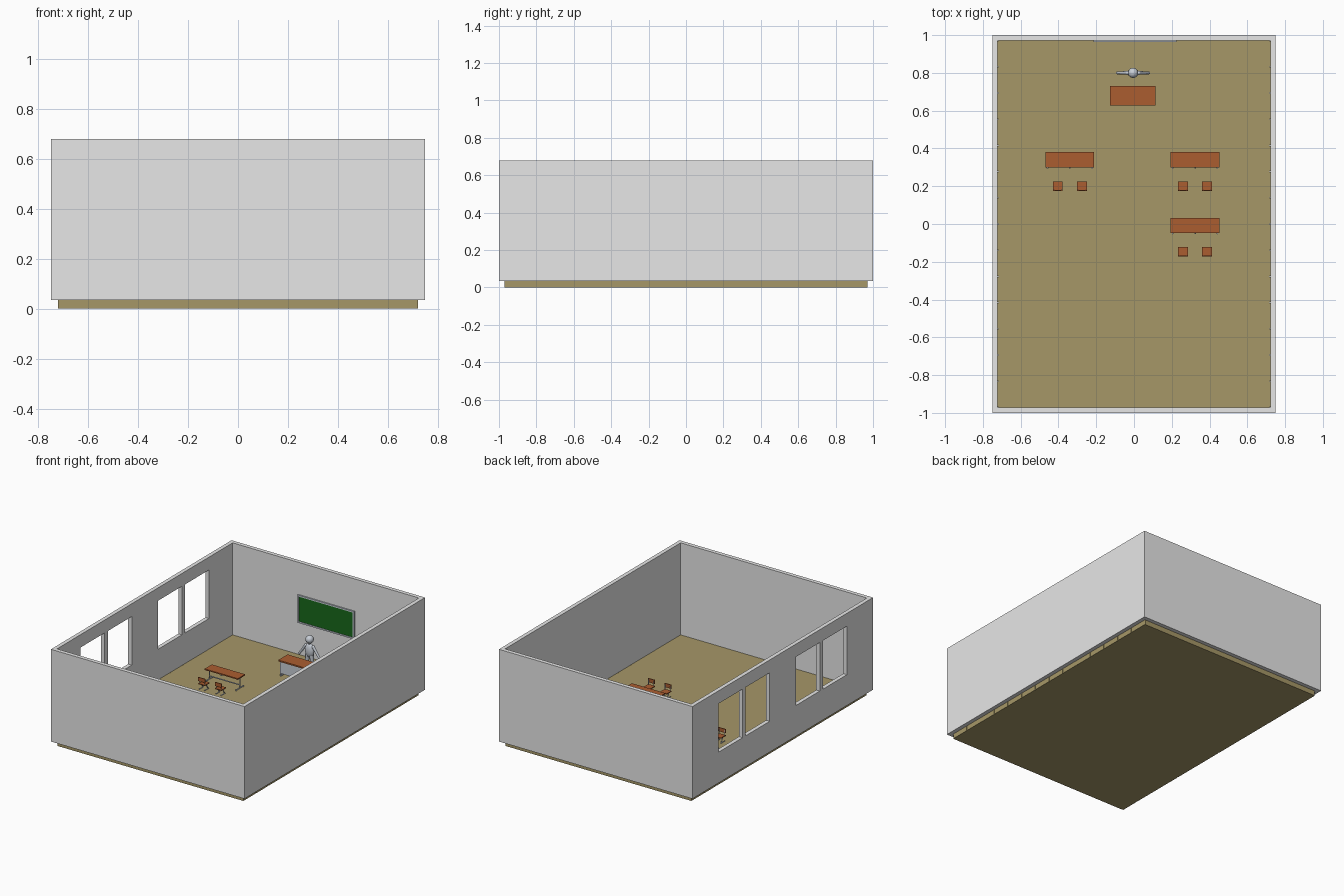
import bpy, bmesh, math
from mathutils import Vector, Matrix

if "Cube" in bpy.data.objects:
    bpy.data.objects.remove(bpy.data.objects["Cube"])


def material(name, rgb):
    m = bpy.data.materials.new(name)
    m.diffuse_color = (*rgb, 1)
    m.use_nodes = True
    m.node_tree.nodes["Principled BSDF"].inputs["Base Color"].default_value = m.diffuse_color
    return m


WALL = material("wall_grey", (0.8, 0.8, 0.8))
FLOOR = material("floor_olive_wood", (0.38, 0.31, 0.137))
WOOD = material("red_brown_wood", (0.41, 0.11, 0.03))
GREEN = material("board_green", (0.009, 0.14, 0.011))
METAL = material("cool_grey", (0.58, 0.62, 0.68))
FLOOR_Z = 0.036


def make(name, bm, mat):
    bmesh.ops.recalc_face_normals(bm, faces=bm.faces[:])
    me = bpy.data.meshes.new(name)
    bm.to_mesh(me)
    bm.free()
    ob = bpy.data.objects.new(name, me)
    bpy.context.collection.objects.link(ob)
    me.materials.append(mat)
    return ob


def add_box(bm, x0, x1, y0, y1, z0, z1):
    mat = (Matrix.Translation(((x0 + x1) / 2, (y0 + y1) / 2, (z0 + z1) / 2))
           @ Matrix.Diagonal((x1 - x0, y1 - y0, z1 - z0, 1)))
    bmesh.ops.create_cube(bm, size=1, matrix=mat)


def boxes(name, mat, *items):
    bm = bmesh.new()
    for it in items:
        add_box(bm, *it)
    return make(name, bm, mat)


def add_rod(bm, p, q, r0, r1=None, n=8):
    p, q = Vector(p), Vector(q)
    d = q - p
    rot = d.to_track_quat('Z', 'Y').to_matrix().to_4x4()
    bmesh.ops.create_cone(bm, cap_ends=True, segments=n, radius1=r0,
                          radius2=r0 if r1 is None else r1, depth=d.length,
                          matrix=Matrix.Translation((p + q) / 2) @ rot)


def add_ball(bm, c, r, scale=(1, 1, 1)):
    bmesh.ops.create_uvsphere(bm, u_segments=16, v_segments=10, radius=r,
                              matrix=Matrix.Translation(c) @ Matrix.Diagonal((*scale, 1)))


def cut(ob, cutter):
    mod = ob.modifiers.new("cut", 'BOOLEAN')
    mod.operation, mod.solver, mod.object = 'DIFFERENCE', 'EXACT', cutter
    cutter.hide_render = True
    cutter.hide_viewport = True


# Open-topped walls with two pairs of windows on the left
walls = boxes("walls", WALL, (-0.75, 0.75, -1, 1, 0.034, 0.68))
cut(walls, boxes("room_cutter", WALL, (-0.722, 0.722, -0.972, 0.972, -0.1, 0.8)))
openings = [(-0.8, -0.68, y, y + 0.265, 0.25, 0.59) for y in (-0.71, -0.41, 0.145, 0.445)]
cut(walls, boxes("window_cutter", WALL, *openings))

# Floor slab, with plank ends showing along both long sides
boxes("floor", FLOOR, (-0.718, 0.718, -0.971, 0.971, 0, FLOOR_Z))
step = 1.942 / 14
ends = []
for i in range(14):
    y = -0.971 + i * step
    for x0, x1 in ((-0.7215, -0.718), (0.718, 0.7215)):
        ends.append((x0, x1, y + 0.002, y + step - 0.002, 0, FLOOR_Z))
boxes("plank_ends", FLOOR, *ends)

# Chalkboard and its frame on the back wall
boxes("chalkboard", GREEN, (-0.205, 0.215, 0.967, 0.972, 0.27, 0.445))
boxes("chalkboard_frame", METAL,
      (-0.215, 0.225, 0.963, 0.972, 0.445, 0.455),
      (-0.215, 0.225, 0.963, 0.972, 0.26, 0.27),
      (-0.215, -0.205, 0.963, 0.972, 0.27, 0.445),
      (0.215, 0.225, 0.963, 0.972, 0.27, 0.445))

# Teacher desk: wooden top on grey panels
boxes("teacher_desk_top", WOOD, (-0.127, 0.115, 0.627, 0.73, 0.14, 0.15))
boxes("teacher_desk_body", METAL,
      (-0.117, 0.105, 0.637, 0.643, 0.055, 0.14),
      (-0.12, -0.112, 0.635, 0.722, FLOOR_Z, 0.14),
      (0.1, 0.108, 0.635, 0.722, FLOOR_Z, 0.14))


def student_desk(x, y):
    boxes("student_desk_top", WOOD, (x - 0.129, x + 0.129, y - 0.04, y + 0.04, 0.114, 0.122))
    bm = bmesh.new()
    for s in (-1, 1):
        lx = x + s * 0.118
        add_rod(bm, (lx, y - 0.043, 0.041), (lx, y + 0.036, 0.041), 0.004)
        add_rod(bm, (lx, y, 0.041), (lx, y, 0.108), 0.004)
        add_rod(bm, (lx, y - 0.034, 0.11), (lx, y + 0.034, 0.11), 0.004)
        for fy in (-0.043, 0.034):
            add_rod(bm, (lx, y + fy, FLOOR_Z), (lx, y + fy, 0.045), 0.005)
    add_rod(bm, (x - 0.118, y, 0.06), (x + 0.118, y, 0.06), 0.004)
    add_rod(bm, (x, y - 0.045, 0.11), (x, y + 0.035, 0.11), 0.004)
    make("student_desk_frame", bm, METAL)


def chair(x, y):
    boxes("chair_seat", WOOD, (x - 0.026, x + 0.026, y - 0.026, y + 0.026, 0.073, 0.079))
    boxes("chair_back", WOOD, (x - 0.026, x + 0.026, y - 0.026, y - 0.021, 0.095, 0.122))
    bm = bmesh.new()
    for s in (-1, 1):
        lx = x + s * 0.02
        add_rod(bm, (lx, y - 0.022, 0.039), (lx, y + 0.022, 0.039), 0.003)
        add_rod(bm, (lx, y + 0.018, 0.039), (lx, y - 0.004, 0.073), 0.003)
        add_rod(bm, (lx, y - 0.019, 0.072), (lx, y - 0.019, 0.115), 0.002)
    make("chair_frame", bm, METAL)


# Student desks, each with two chairs
for dx, dy in ((-0.34, 0.34), (0.323, 0.34), (0.323, -0.007)):
    student_desk(dx, dy)
    for cx in (-0.064, 0.064):
        chair(dx + cx, dy - 0.14)

# Standing figure behind the teacher desk
Y = 0.8
bm = bmesh.new()
add_ball(bm, (-0.005, Y, 0.262), 0.027)
add_rod(bm, (-0.005, Y, 0.222), (-0.005, Y, 0.245), 0.009, n=12)
add_ball(bm, (-0.005, Y, 0.185), 0.05, (0.68, 0.4, 1.0))
for s in (-1, 1):
    shoulder, hand = (-0.005 + s * 0.03, Y, 0.214), (-0.005 + s * 0.082, Y, 0.14)
    add_ball(bm, shoulder, 0.011)
    add_rod(bm, shoulder, hand, 0.010, 0.007, 12)
    add_ball(bm, hand, 0.008)
    add_rod(bm, (-0.005 + s * 0.016, Y, 0.155), (-0.005 + s * 0.024, Y, FLOOR_Z), 0.015, 0.009, 12)
figure = make("figure", bm, METAL)
bpy.context.view_layer.objects.active = figure
figure.select_set(True)
bpy.ops.object.shade_smooth_by_angle(angle=math.radians(40))
